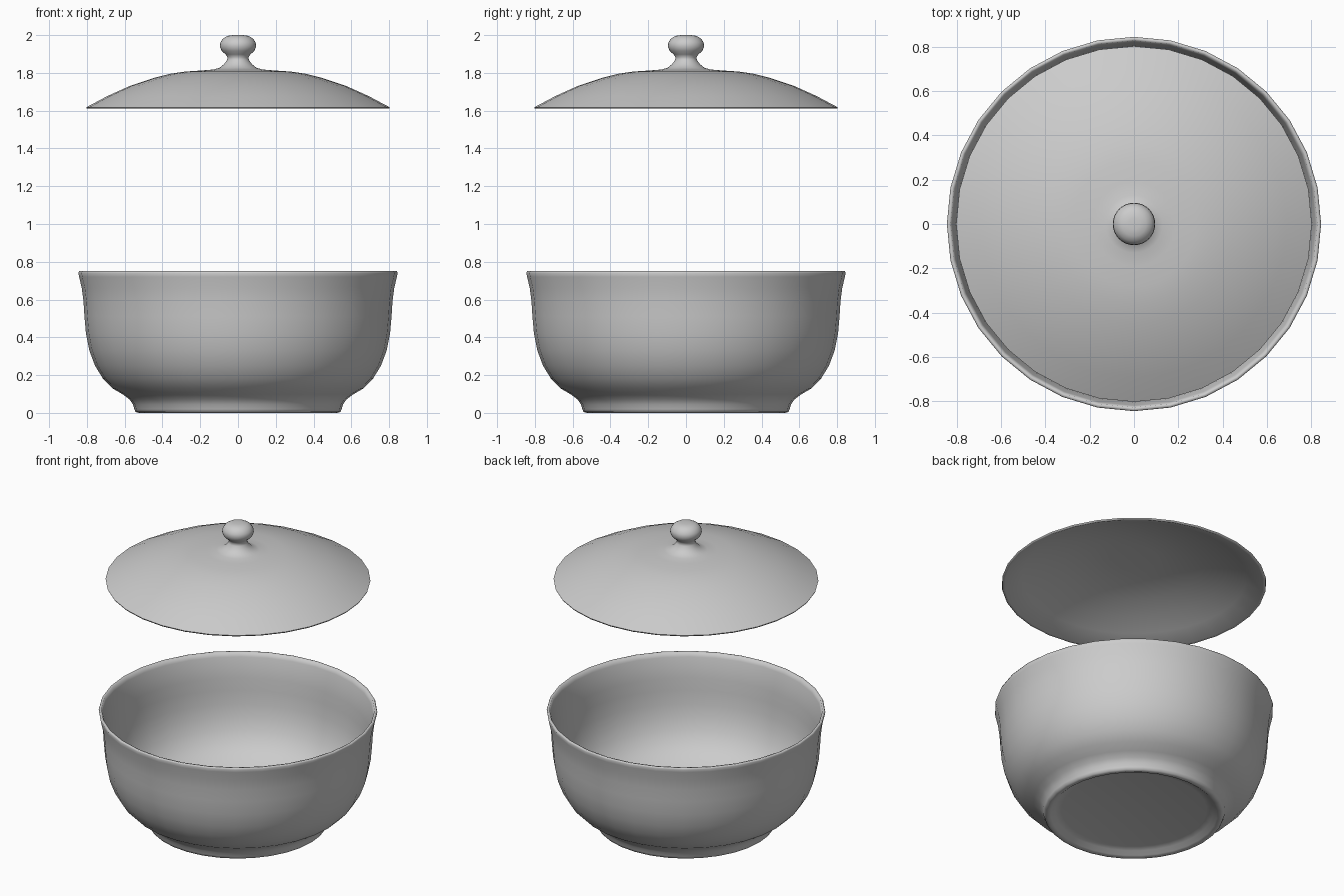
import bpy, bmesh, math

SIDES = 32


def lathe(name, profile):
    """Spin an (r, z) profile around z; ends at r = 0 become poles."""
    bm = bmesh.new()
    rings = []
    for r, z in profile:
        if r == 0:
            rings.append([bm.verts.new((0, 0, z))] * SIDES)
        else:
            rings.append([bm.verts.new((r * math.cos(2 * math.pi * i / SIDES),
                                        r * math.sin(2 * math.pi * i / SIDES), z))
                          for i in range(SIDES)])
    for a, b in zip(rings, rings[1:]):
        for i in range(SIDES):
            j = (i + 1) % SIDES
            bm.faces.new(list(dict.fromkeys((a[i], a[j], b[j], b[i]))))
    bmesh.ops.recalc_face_normals(bm, faces=bm.faces)
    mesh = bpy.data.meshes.new(name)
    bm.to_mesh(mesh)
    bm.free()
    obj = bpy.data.objects.new(name, mesh)
    bpy.context.collection.objects.link(obj)
    bpy.ops.object.select_all(action='DESELECT')
    obj.select_set(True)
    bpy.context.view_layer.objects.active = obj
    bpy.ops.object.shade_smooth_by_angle(angle=math.radians(80))
    return obj


# Bowl: recessed base, short foot, round belly, flared thin lip, inner wall
lathe("bowl", [
    (0, 0.036), (0.44, 0.035), (0.48, 0.026), (0.505, 0.006), (0.525, 0),
    (0.543, 0.005), (0.549, 0.02),
    (0.556, 0.045), (0.575, 0.072), (0.61, 0.098), (0.665, 0.13),
    (0.716, 0.183), (0.757, 0.25), (0.787, 0.33), (0.805, 0.42),
    (0.813, 0.51), (0.818, 0.59), (0.827, 0.66), (0.841, 0.72),
    (0.845, 0.740), (0.841, 0.75), (0.828, 0.748), (0.82, 0.72),
    (0.805, 0.66), (0.796, 0.59), (0.791, 0.51), (0.783, 0.42),
    (0.766, 0.34), (0.738, 0.265), (0.70, 0.203), (0.65, 0.153),
    (0.59, 0.116), (0.53, 0.085), (0.46, 0.066), (0, 0.06)])

# Lid: thin dome shell with a turned neck and knob
lathe("lid", [
    (0, 1.797), (0.15, 1.795), (0.28, 1.786), (0.42, 1.754), (0.56, 1.712),
    (0.68, 1.661), (0.785, 1.612), (0.80, 1.611), (0.803, 1.618),
    (0.69, 1.678), (0.57, 1.732), (0.45, 1.772), (0.36, 1.795), (0.28, 1.807),
    (0.19, 1.813), (0.13, 1.818), (0.098, 1.827), (0.075, 1.845),
    (0.058, 1.868), (0.055, 1.882), (0.066, 1.898), (0.086, 1.916),
    (0.096, 1.94), (0.093, 1.962), (0.078, 1.983), (0.055, 1.996),
    (0.025, 2.0), (0, 2.0)])
